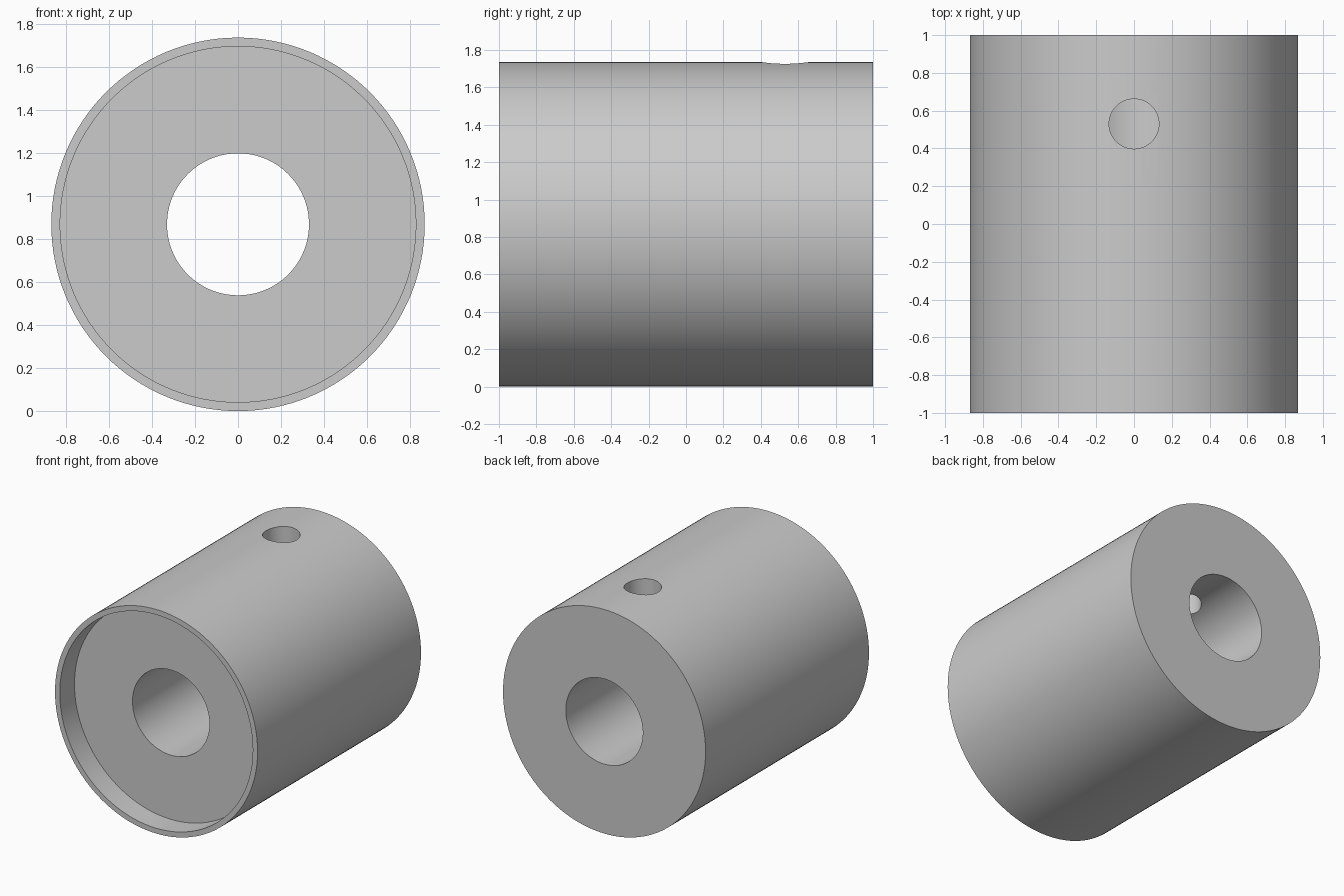
import bpy, bmesh
from math import pi, radians
from mathutils import Matrix, Vector

cube = bpy.data.objects.get("Cube")
if cube:
    bpy.data.objects.remove(cube, do_unlink=True)

RADIUS, BORE, RECESS, DEPTH = 0.868, 0.33, 0.827, 0.18
HOLE_RADIUS, HOLE_Y = 0.132, 0.53
SEGMENTS = 128

gray = bpy.data.materials.new("plain gray")
gray.use_nodes = True
colour = (0.6, 0.6, 0.6, 1)
gray.diffuse_color = colour
gray.node_tree.nodes["Principled BSDF"].inputs["Base Color"].default_value = colour


def make_object(name, bm):
    bmesh.ops.recalc_face_normals(bm, faces=bm.faces[:])
    mesh = bpy.data.meshes.new(name)
    bm.to_mesh(mesh)
    bm.free()
    mesh.materials.append(gray)
    obj = bpy.data.objects.new(name, mesh)
    bpy.context.collection.objects.link(obj)
    return obj


# Sleeve: closed (radius, y) profile turned around the long axis
profile = [(RADIUS, -1), (RADIUS, 1), (BORE, 1), (BORE, -1 + DEPTH),
           (RECESS, -1 + DEPTH), (RECESS, -1)]
bm = bmesh.new()
points = [bm.verts.new((0, y, RADIUS + r)) for r, y in profile]
edges = [bm.edges.new((a, b)) for a, b in zip(points, points[1:] + points[:1])]
bmesh.ops.spin(bm, geom=points + edges, cent=Vector((0, 0, RADIUS)),
               axis=Vector((0, 1, 0)), angle=2 * pi, steps=SEGMENTS)
bmesh.ops.remove_doubles(bm, verts=bm.verts[:], dist=1e-4)
sleeve = make_object("sleeve", bm)

# Cross hole: from the top surface down into the bore
bm = bmesh.new()
bmesh.ops.create_cone(bm, cap_ends=True, segments=64, radius1=HOLE_RADIUS,
                      radius2=HOLE_RADIUS, depth=RADIUS + 0.2,
                      matrix=Matrix.Translation((0, HOLE_Y, 1.5 * RADIUS + 0.1)))
cutter = make_object("hole_cutter", bm)
cutter.hide_render = True

cut = sleeve.modifiers.new("cross_hole", "BOOLEAN")
cut.operation = "DIFFERENCE"
cut.solver = "EXACT"
cut.object = cutter

bpy.ops.object.select_all(action="DESELECT")
sleeve.select_set(True)
bpy.context.view_layer.objects.active = sleeve
bpy.ops.object.modifier_apply(modifier=cut.name)
bpy.data.objects.remove(cutter, do_unlink=True)
bpy.ops.object.shade_smooth_by_angle(angle=radians(30))
